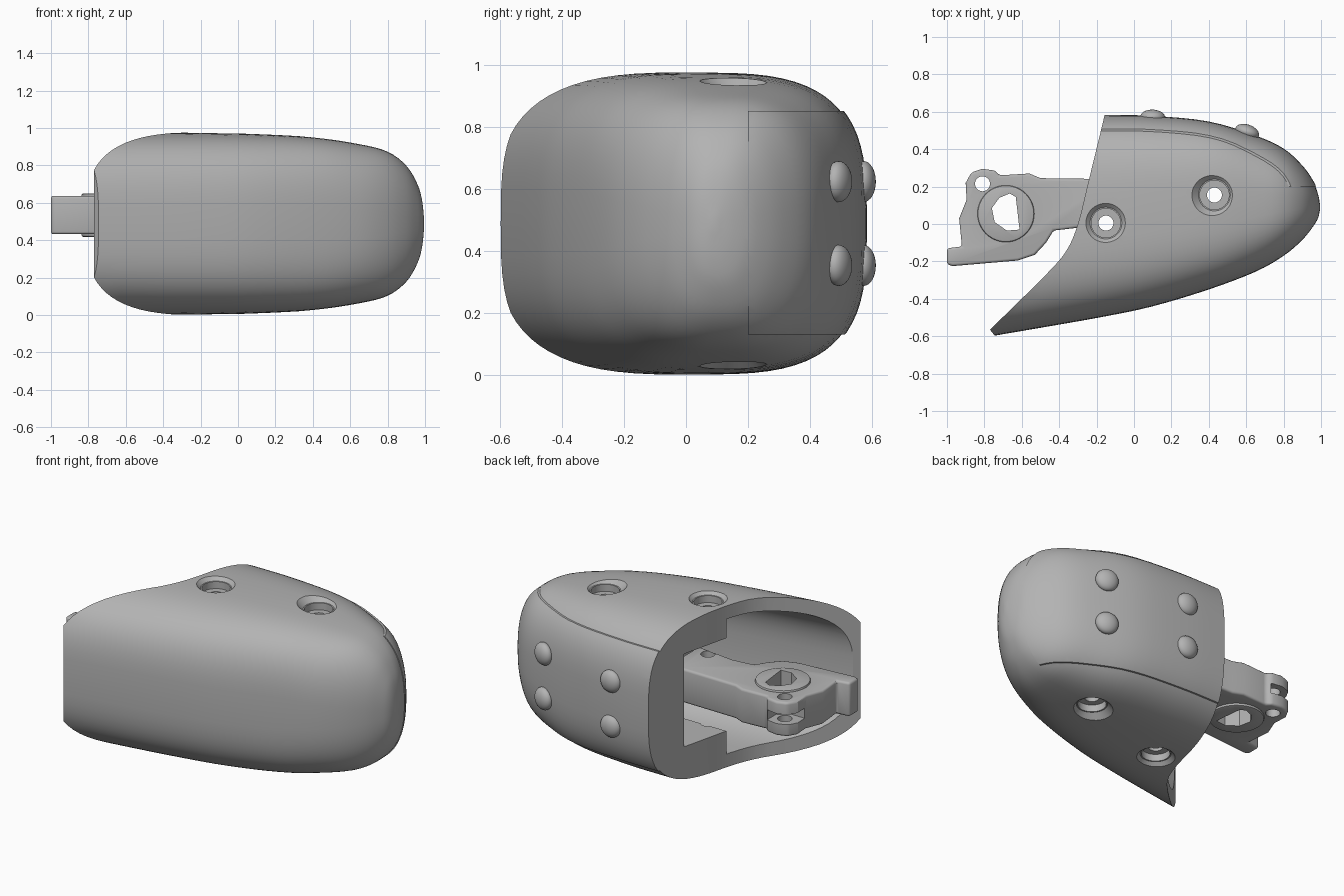
import bpy, bmesh, math
from mathutils import Vector, Matrix

old = bpy.data.objects.get("Cube")
if old:
    bpy.data.objects.remove(old)

grey = bpy.data.materials.new("plain grey")
grey.use_nodes = True
grey.diffuse_color = (0.45, 0.45, 0.45, 1)
grey.node_tree.nodes["Principled BSDF"].inputs["Base Color"].default_value = (0.45, 0.45, 0.45, 1)
MID = 0.488


def finish(name, bm):
    bmesh.ops.recalc_face_normals(bm, faces=bm.faces)
    mesh = bpy.data.meshes.new(name)
    bm.to_mesh(mesh)
    bm.free()
    mesh.materials.append(grey)
    obj = bpy.data.objects.new(name, mesh)
    bpy.context.collection.objects.link(obj)
    return obj


def activate(obj):
    bpy.ops.object.select_all(action='DESELECT')
    obj.select_set(True)
    bpy.context.view_layer.objects.active = obj


def combine(obj, tool, operation='DIFFERENCE'):
    mod = obj.modifiers.new("combine", 'BOOLEAN')
    mod.operation, mod.solver, mod.object = operation, 'EXACT', tool
    activate(obj)
    bpy.ops.object.modifier_apply(modifier=mod.name)
    bpy.data.objects.remove(tool)
    return obj


def smooth(obj, angle=30):
    activate(obj)
    bpy.ops.object.shade_smooth_by_angle(angle=math.radians(angle))


def bevel(obj, width, segments=3):
    mod = obj.modifiers.new("round", 'BEVEL')
    mod.width, mod.segments, mod.limit_method = width, segments, 'ANGLE'
    mod.angle_limit = math.radians(40)
    activate(obj)
    bpy.ops.object.modifier_apply(modifier=mod.name)


def prism(name, points, z0, z1):
    bm = bmesh.new()
    face = bm.faces.new([bm.verts.new((x, y, z0)) for x, y in points])
    top = bmesh.ops.extrude_face_region(bm, geom=[face])["geom"]
    verts = [v for v in top if isinstance(v, bmesh.types.BMVert)]
    bmesh.ops.translate(bm, verts=verts, vec=(0, 0, z1 - z0))
    return finish(name, bm)


def box(name, x0, x1, y0, y1, z0, z1):
    return prism(name, [(x0, y0), (x1, y0), (x1, y1), (x0, y1)], z0, z1)


def cylinder(name, x, y, r0, r1, z0, z1):
    bm = bmesh.new()
    bmesh.ops.create_cone(bm, cap_ends=True, segments=48, radius1=r0, radius2=r1, depth=z1 - z0,
                          matrix=Matrix.Translation((x, y, (z0 + z1) / 2)))
    return finish(name, bm)


def spline(points, steps):
    pts = [Vector(p) for p in points]
    result = []
    for i in range(len(pts) - 1):
        a, b, c, d = pts[max(i - 1, 0)], pts[i], pts[i + 1], pts[min(i + 2, len(pts) - 1)]
        for k in range(steps):
            t = k / steps
            result.append(b + (c - a) * t / 2 + (a * 2 - b * 5 + c * 4 - d) * t * t / 2
                          + (b * 3 - a - c * 3 + d) * t ** 3 / 2)
    return result + [pts[-1]]


# Body stations along x: x, front y, rear y, half height
STATIONS = [(-1, -.64, .575, .488), (-.5, -.555, .575, .488), (-.16, -.495, .575, .485),
            (.1, -.44, .57, .479), (.4, -.35, .54, .462), (.65, -.255, .465, .425),
            (.8, -.17, .395, .385), (.9, -.085, .305, .31), (.96, -.01, .22, .21),
            (.985, .035, .155, .12), (.995, .08, .1, .02)]


def pod(name, wide=0.0, tall=0.0):
    bm = bmesh.new()
    rings = []
    count = 72
    for x, front, rear, half in spline([Vector(s) for s in STATIONS], 4):
        w, h = max((rear - front) / 2 + wide, .005), max(half + tall, .005)
        power = 2 / (3.2 - 0.9 * max(0, (x - .5) * 2))
        ring = []
        for i in range(count):
            c, s = math.cos(math.tau * i / count), math.sin(math.tau * i / count)
            ring.append(bm.verts.new((x, (front + rear) / 2 + math.copysign(abs(c) ** power, c) * w,
                                      MID + math.copysign(abs(s) ** power, s) * h)))
        rings.append(ring)
    for a, b in zip(rings, rings[1:]):
        for i in range(count):
            j = (i + 1) % count
            bm.faces.new((a[i], a[j], b[j], b[i]))
    bm.faces.new(rings[0])
    bm.faces.new(rings[-1])
    return finish(name, bm)


# Pod housing with slightly raised rear panel
housing = pod("pod_housing")
panel = combine(pod("panel", .008, .008), box("panel_limit", -2, 2, .2, 2, .13, .85), 'INTERSECT')
combine(housing, panel, 'UNION')

# Swept mouth opening
mouth = spline([(-.15, .62), (-.16, .57), (-.25, .2), (-.3, 0), (-.36, -.14), (-.47, -.27),
                (-.77, -.565)], 4)
mouth = [(p.x, p.y) for p in mouth] + [(-.735, -.61), (-.7, -.9), (-1.5, -.9), (-1.5, .9), (-.15, .9)]
combine(housing, prism("mouth_cut", mouth, -1, 2))

# Hollow front part and mounting slot
hollow = combine(pod("hollow", -.06, -.08), box("hollow_limit", -2, .2, -2, .03, -1, 2), 'INTERSECT')
combine(housing, hollow)
combine(housing, box("slot_cut", -.6, .02, -.08, .33, .22, .78))

# Screw holes with counterbores above and below
for x, y, edge in ((-.15, .005, MID * 2 - .005), (.43, .155, MID * 2 - .035)):
    combine(housing, cylinder("screw_cut", x, y, .04, .04, -1, 2))
    for bottom in (False, True):
        for r0, r1, depth in ((.078, .078, .06), (.085, .104, .018)):
            z0, z1 = edge - depth, edge + .1
            grow = r1 + (r1 - r0) * .1 / depth
            if bottom:
                tool = cylinder("bore_cut", x, y, grow, r0, MID * 2 - z1, MID * 2 - z0)
            else:
                tool = cylinder("bore_cut", x, y, r0, grow, z0, z1)
            combine(housing, tool)
smooth(housing)

# Hinge bracket
outline = [(-1, -.13), (-.92, -.12), (-.935, .03), (-.895, .13), (-.9, .22), (-.87, .275),
           (-.81, .295), (-.74, .285), (-.72, .26), (-.56, .27), (-.5, .245), (-.12, .24),
           (-.05, .15), (-.05, -.05), (-.3, -.02), (-.43, -.035), (-.47, -.1), (-.53, -.165),
           (-.62, -.195), (-.97, -.225), (-1, -.215)]
bracket = prism("hinge_bracket", outline, .432, .637)
bevel(bracket, .014)
combine(bracket, box("fork_cut", -1, -.74, .15, .5, .505, .565))
hub = cylinder("hub", -.685, .055, .152, .152, .418, .65)
bevel(hub, .01, 2)
combine(bracket, hub, 'UNION')
keyhole = [(-.76, .085), (-.72, .14), (-.665, .163), (-.632, .145), (-.612, -.03),
           (-.68, -.035), (-.745, .01)]
combine(bracket, prism("keyhole_cut", keyhole, 0, 1))
combine(bracket, cylinder("pin_cut", -.81, .215, .04, .04, 0, 1))
combine(bracket, cylinder("screw_cut", -.15, .005, .04, .04, 0, 1))
smooth(bracket)

# Domed studs on the rear panel
for column, (x, y, turn) in enumerate(((.1, .572, -.04), (.605, .492, -.34))):
    for row, z in enumerate((MID - .135, MID + .135)):
        bm = bmesh.new()
        bmesh.ops.create_uvsphere(bm, u_segments=32, v_segments=16, radius=.066,
                                  matrix=Matrix.Translation((x, y, z)) @ Matrix.Rotation(turn, 4, 'Z')
                                  @ Matrix.Diagonal((1, .6, 1, 1)))
        smooth(finish(f"stud_{column}_{row}", bm), 60)
